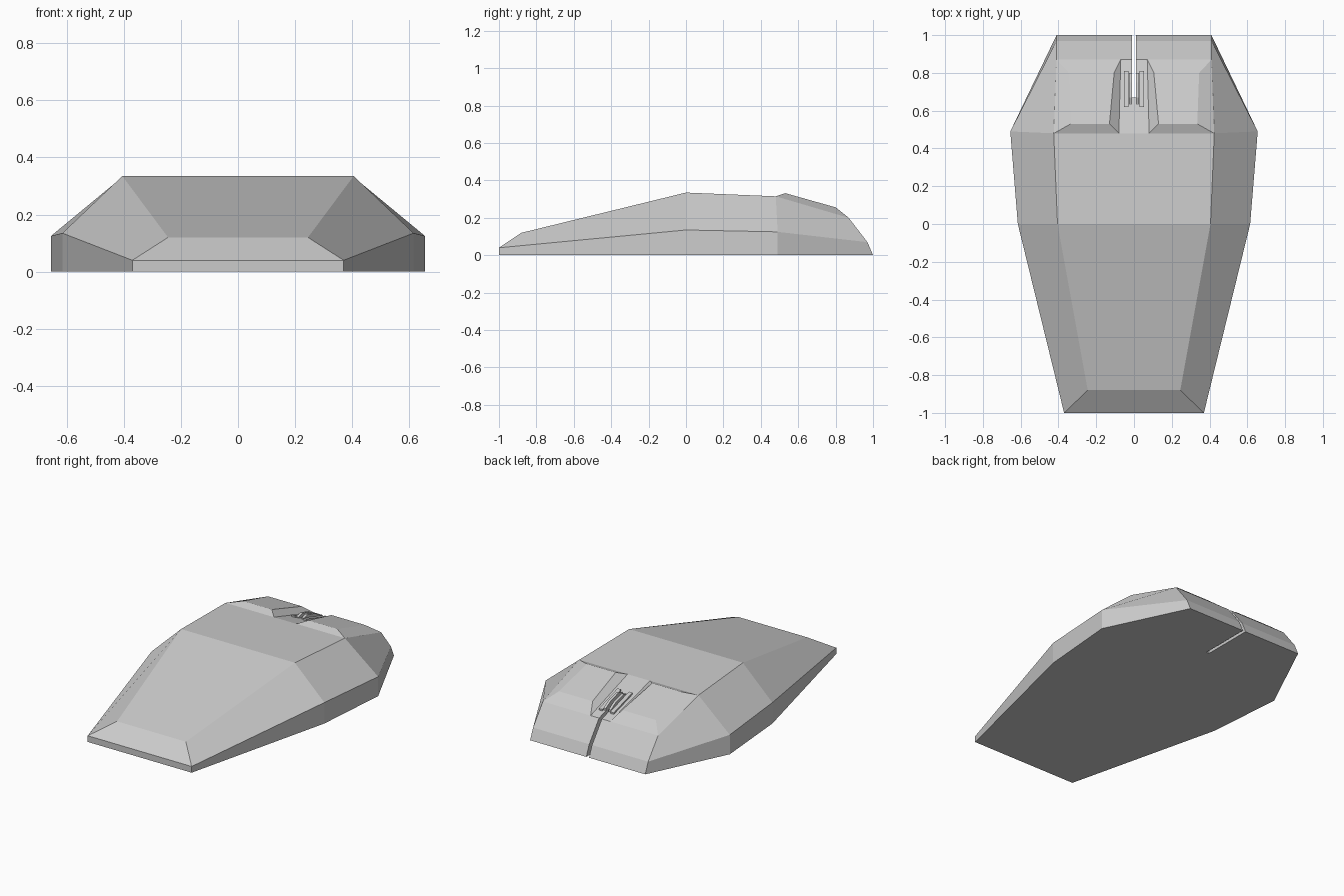
import bpy, bmesh

if "Cube" in bpy.data.objects:
    bpy.data.objects.remove(bpy.data.objects["Cube"])


def loft(name, rows, mirror=True):
    """Skin a grid of points; repeated points collapse to close the ends."""
    bm = bmesh.new()
    grid = [[bm.verts.new(p) for p in row] for row in rows]
    for a, b in zip(grid, grid[1:]):
        for i in range(len(a) - 1):
            bm.faces.new((a[i], a[i + 1], b[i + 1], b[i]))
    bmesh.ops.remove_doubles(bm, verts=bm.verts[:], dist=1e-5)
    bmesh.ops.recalc_face_normals(bm, faces=bm.faces[:])
    mesh = bpy.data.meshes.new(name)
    bm.to_mesh(mesh)
    bm.free()
    obj = bpy.data.objects.new(name, mesh)
    bpy.context.collection.objects.link(obj)
    if mirror:
        mod = obj.modifiers.new("mirror", 'MIRROR')
        mod.use_clip = True
    return obj


def prism(name, sections, mirror=True):
    """Closed solid through matching loops of points."""
    rows = [[s[0]] * (len(s) + 1) for s in (sections[0],)]
    rows += [list(s) + [s[0]] for s in sections]
    rows += [[sections[-1][0]] * (len(sections[-1]) + 1)]
    return loft(name, rows, mirror)


# Body half: bottom edge, side crease and top edge at each station
stations = [
    ((.37, -1, 0), (.37, -1, .04), (.245, -.88, .12)),
    ((.615, 0, 0), (.615, 0, .135), (.405, 0, .335)),
    ((.655, .49, 0), (.655, .49, .125), (.425, .48, .315)),
    ((.41, 1, 0), (.41, .97, .07), (.41, .87, .20)),
]
centre = lambda p: (0, p[1], p[2])
rows = [[centre(s[0]), *s, centre(s[2])] for s in stations]
rows = [[centre(p) for p in rows[0]]] + rows + [[centre(p) for p in rows[-1]]]
body = loft("mouse_body", rows)

# Slot between the buttons, cut right through
x = .01
slot = prism("slot_cutter", [
    [(-x, y, -.1), (x, y, -.1), (x, y, .5), (-x, y, .5)] for y in (.67, 1.1)], False)
slot.hide_render = True
slot.hide_viewport = True
cut = body.modifiers.new("slot", 'BOOLEAN')
cut.operation = 'DIFFERENCE'
cut.solver = 'EXACT'
cut.object = slot

# Raised click buttons with chamfered borders
prism("click_buttons", [
    [(.08, .48, .305), (.424, .48, .305), (.41, .87, .19), (.07, .87, .19)],
    [(.08, .48, .315), (.424, .48, .315), (.41, .87, .20), (.07, .87, .20)],
    [(.13, .53, .332), (.335, .53, .332), (.345, .80, .256), (.105, .80, .256)],
])

# Rails beside the scroll wheel
prism("wheel_rails", [
    [(.028, y0, z0 - d), (.053, y0, z0 - d), (.053, y1, z1 - d), (.028, y1, z1 - d)]
    for y0, z0, y1, z1, d in ((.62, .285, .81, .228, .05), (.62, .285, .81, .228, 0))])

# Scroll wheel halves, low faceted crown
profile = [(.63, .23), (.63, .275), (.67, .287), (.75, .265), (.80, .235), (.80, .19)]
prism("scroll_wheel", [[(w, y, z) for y, z in profile] for w in (.01, .026)])
